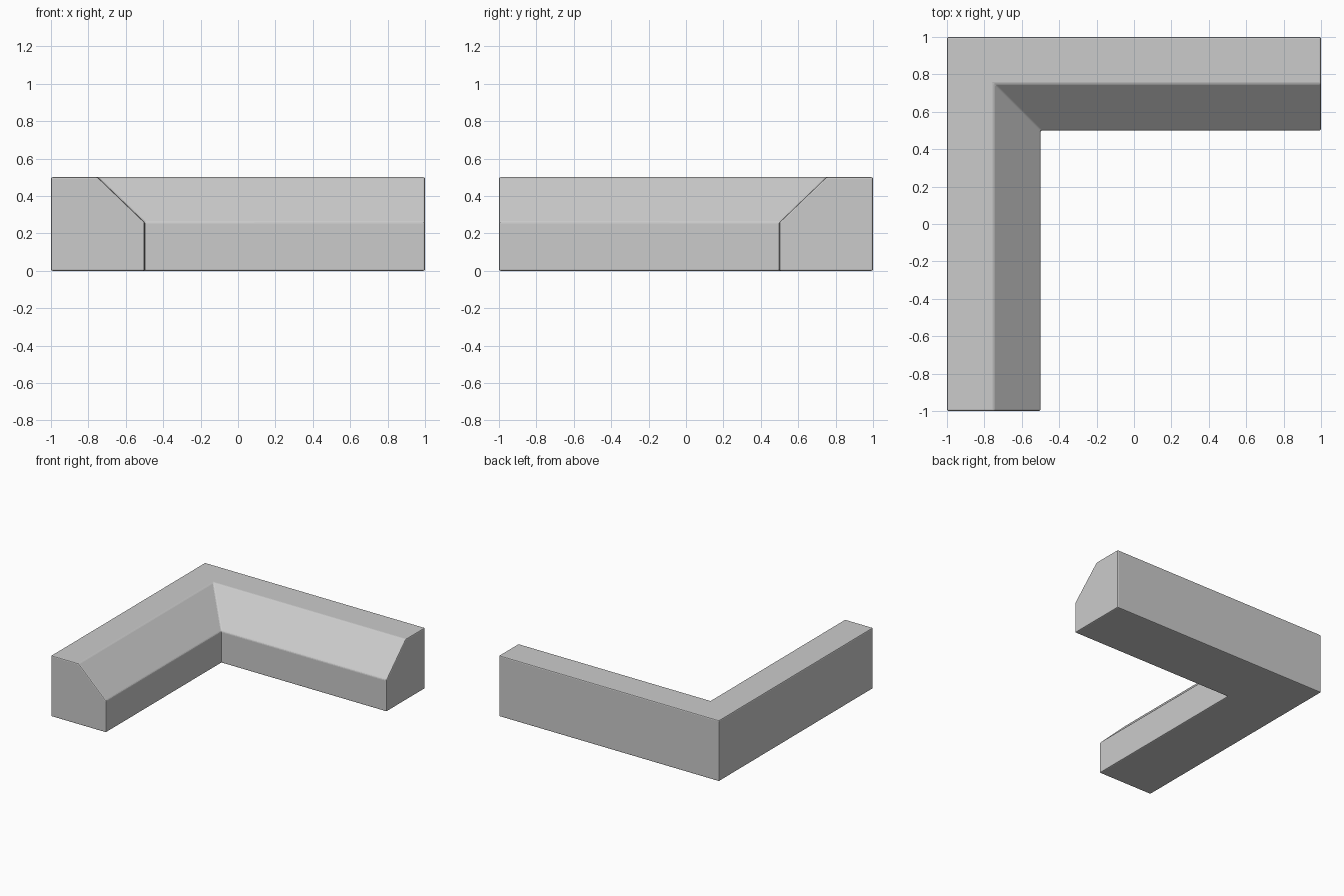
import bpy, bmesh

if "Cube" in bpy.data.objects:
    bpy.data.objects.remove(bpy.data.objects["Cube"])

# Chamfered cross-section: (distance in from the outer wall, height)
profile = [(0, 0), (0.5, 0), (0.5, 0.26), (0.25, 0.5), (0, 0.5)]

# Stations along the L: front end, mitred corner, right end
stations = [lambda d: (-1 + d, -1), lambda d: (-1 + d, 1 - d), lambda d: (1, 1 - d)]

bm = bmesh.new()
rings = [[bm.verts.new((*place(d), z)) for d, z in profile] for place in stations]
n = len(profile)
for a, b in zip(rings, rings[1:]):
    for i in range(n):
        j = (i + 1) % n
        bm.faces.new((a[i], a[j], b[j], b[i]))
bm.faces.new(rings[0])
bm.faces.new(rings[-1])
bmesh.ops.recalc_face_normals(bm, faces=bm.faces)

mesh = bpy.data.meshes.new("corner_trim")
bm.to_mesh(mesh)
bm.free()
trim = bpy.data.objects.new("corner_trim", mesh)
bpy.context.collection.objects.link(trim)

# Tiny softened edges
bevel = trim.modifiers.new("soft_edges", 'BEVEL')
bevel.width = 0.008
bevel.segments = 2
bevel.limit_method = 'ANGLE'
bevel.angle_limit = 0.5
